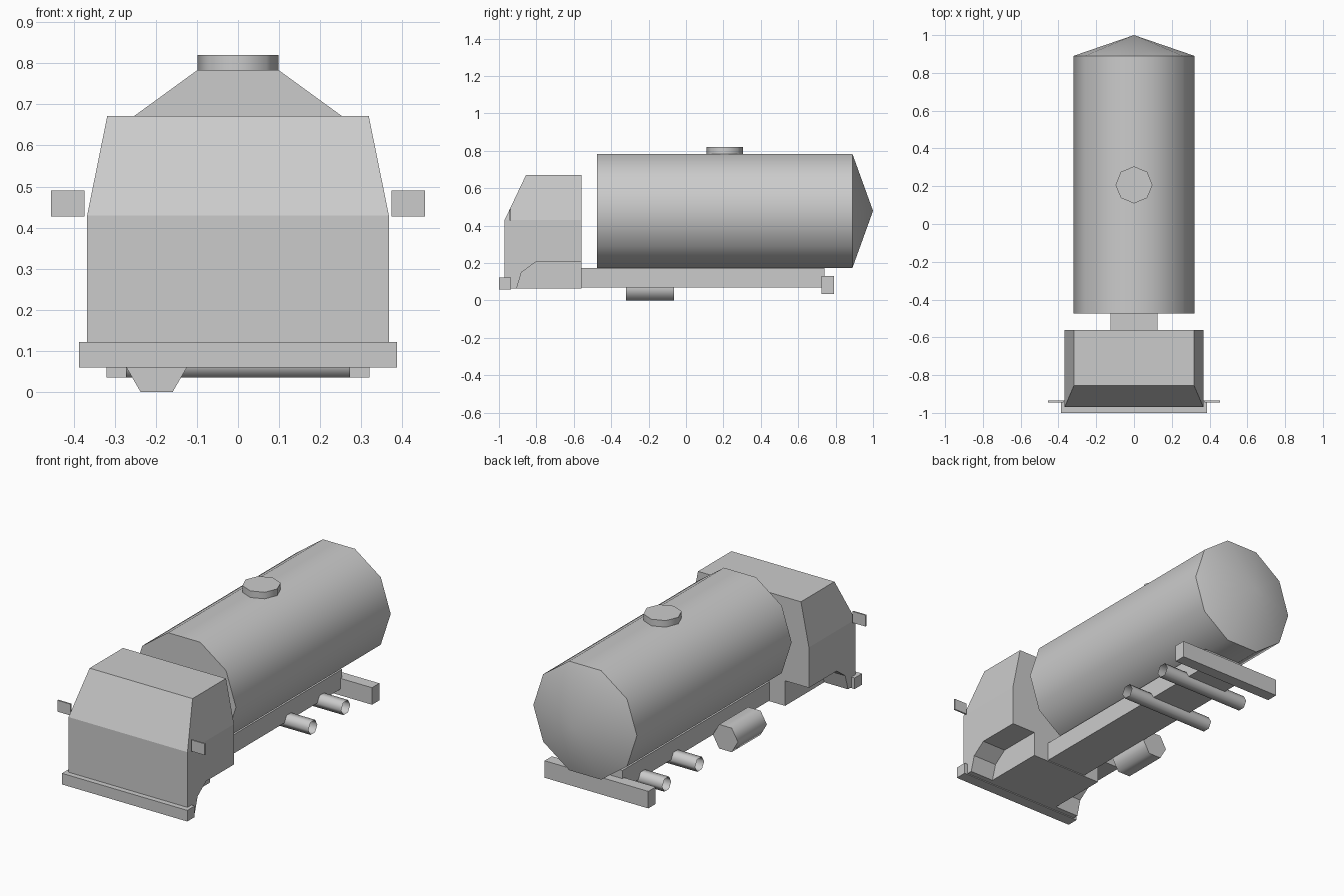
import bpy, bmesh, math

old = bpy.data.objects.get("Cube")
if old:
    bpy.data.objects.remove(old, do_unlink=True)

GREY = (0.6, 0.6, 0.6, 1.0)
paint = bpy.data.materials.new("plain_grey")
paint.use_nodes = True
paint.diffuse_color = GREY
paint.node_tree.nodes["Principled BSDF"].inputs["Base Color"].default_value = GREY


def finish(name, bm, smooth=False):
    bmesh.ops.recalc_face_normals(bm, faces=bm.faces)
    mesh = bpy.data.meshes.new(name)
    bm.to_mesh(mesh)
    bm.free()
    mesh.materials.append(paint)
    obj = bpy.data.objects.new(name, mesh)
    bpy.context.collection.objects.link(obj)
    if smooth:
        bpy.ops.object.select_all(action='DESELECT')
        obj.select_set(True)
        bpy.context.view_layer.objects.active = obj
        bpy.ops.object.shade_smooth_by_angle(angle=math.radians(65))
    return obj


def prism(points, axis, lo, hi):
    """Closed prism: a 2D outline swept along an axis from lo to hi."""
    bm = bmesh.new()
    rows = []
    for t in (lo, hi):
        row = []
        for a, b in points:
            co = [a, b]
            co.insert("xyz".index(axis), t)
            row.append(bm.verts.new(co))
        rows.append(row)
    n = len(points)
    bm.faces.new(rows[0])
    bm.faces.new(rows[1])
    for i in range(n):
        j = (i + 1) % n
        bm.faces.new((rows[0][i], rows[0][j], rows[1][j], rows[1][i]))
    bmesh.ops.recalc_face_normals(bm, faces=bm.faces)
    return bm


def ring(n, r, ca=0.0, cb=0.0):
    return [(ca + r * math.cos(math.tau * i / n), cb + r * math.sin(math.tau * i / n))
            for i in range(n)]


def box(name, x0, x1, y0, y1, z0, z1):
    return finish(name, prism([(x0, y0), (x1, y0), (x1, y1), (x0, y1)], "z", z0, z1))


def end_caps(bm, axis):
    k = "xyz".index(axis)
    return [f for f in bm.faces if abs(f.normal[k]) > 0.9]


# Cab shell: side outline with wheel arch, pulled in above the belt line
BELT, ROOF, BACK = 0.43, 0.672, -0.56
outline = [(-0.97, 0.065), (-0.905, 0.065), (-0.88, 0.15), (-0.805, 0.205),
           (BACK, 0.205), (BACK, ROOF), (-0.855, ROOF), (-0.97, BELT)]
cab = prism(outline, "x", -0.367, 0.367)
bmesh.ops.bisect_plane(cab, geom=cab.verts[:] + cab.edges[:] + cab.faces[:],
                       plane_co=(0, 0, BELT), plane_no=(0, 0, 1), dist=0.0001)
for v in cab.verts:
    if v.co.z > BELT + 0.1:
        v.co.x *= 0.318 / 0.367
finish("cab", cab)
box("cab_floor_block", -0.22, 0.22, -0.905, BACK, 0.065, 0.205)

# Bumpers and frame
box("front_bumper", -0.387, 0.387, -1.0, -0.935, 0.06, 0.122)
box("rear_bumper", -0.32, 0.32, 0.725, 0.79, 0.035, 0.13)
box("chassis", -0.125, 0.125, BACK, 0.74, 0.07, 0.175)

# Mirrors
for side, s in (("left", 1), ("right", -1)):
    xs = sorted((s * 0.373, s * 0.455))
    box(side + "_mirror", xs[0], xs[1], -0.944, -0.935, 0.427, 0.49)

# Main tank with a conical rear end
tank = prism(ring(10, 0.32, 0, 0.479), "y", -0.475, 0.89)
rear = [f for f in end_caps(tank, "y") if f.calc_center_median().y > 0]
for v in bmesh.ops.poke(tank, faces=rear)["verts"]:
    v.co.y = 1.0
finish("main_tank", tank, smooth=True)

# Filler hatch
finish("hatch", prism(ring(8, 0.098, 0, 0.207), "z", 0.775, 0.82), smooth=True)

# Side fuel tank
finish("fuel_tank", prism(ring(6, 0.0775, -0.198, 0.067), "y", -0.32, -0.065), smooth=True)

# Open axle tubes
for name, y in (("front_axle_tube", 0.27), ("rear_axle_tube", 0.56)):
    tube = prism(ring(6, 0.04, y, 0.07), "x", -0.273, 0.273)
    bmesh.ops.delete(tube, geom=end_caps(tube, "x"), context='FACES_ONLY')
    finish(name, tube, smooth=True)
